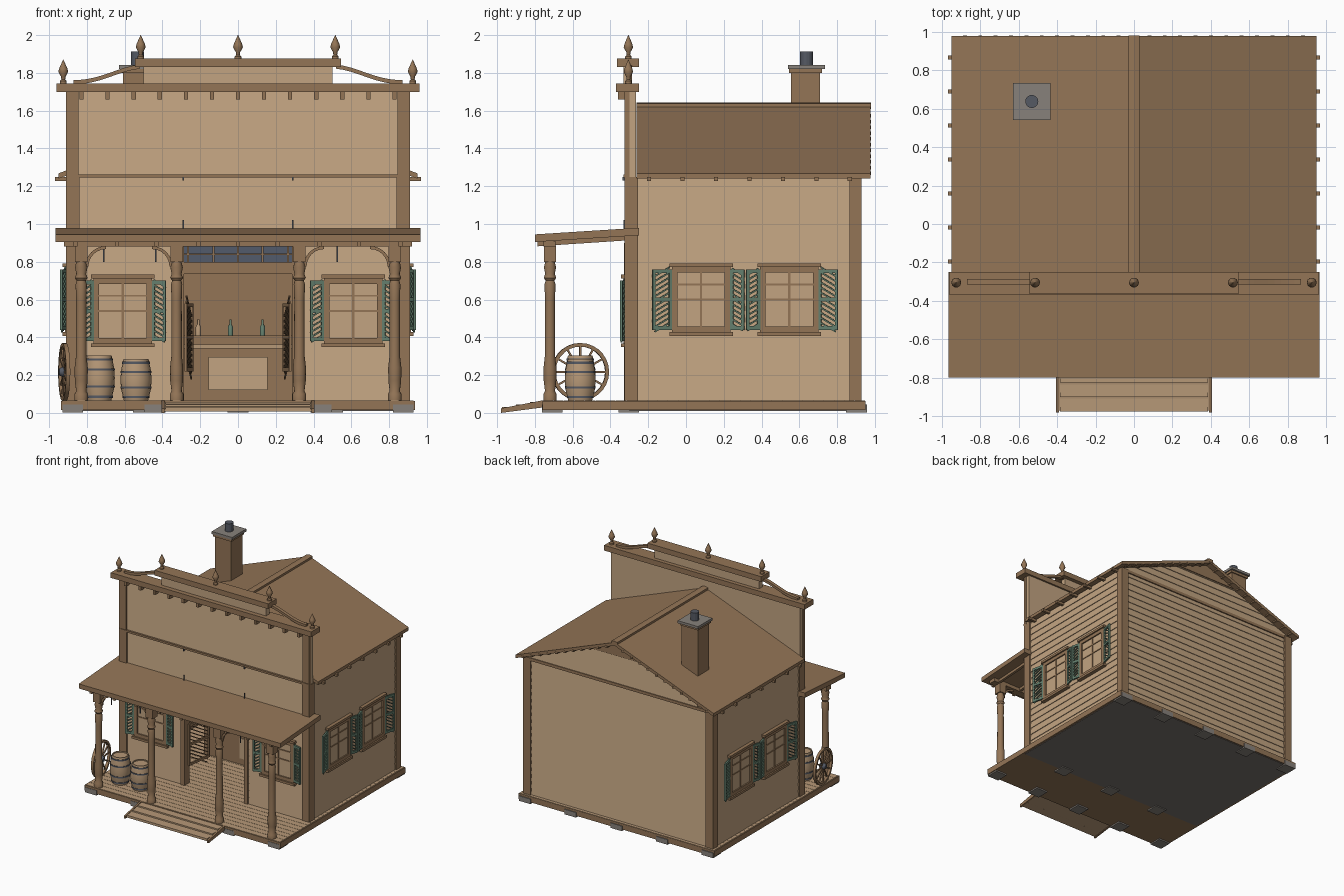
import bpy, bmesh
from math import sin, cos, pi, radians
from mathutils import Matrix, Vector

if "Cube" in bpy.data.objects:
    bpy.data.objects.remove(bpy.data.objects["Cube"])


def material(name, r, g, b):
    m = bpy.data.materials.new(name)
    m.use_nodes = True
    m.diffuse_color = (r, g, b, 1)
    m.node_tree.nodes["Principled BSDF"].inputs["Base Color"].default_value = (r, g, b, 1)
    return m


TAN = material("siding_tan", .54, .37, .22)
BROWN = material("timber_brown", .295, .178, .094)
GREEN = material("shutter_green", .125, .21, .152)
STONE = material("stone_grey", .245, .222, .198)
IRON = material("dark_iron", .09, .1, .125)
GLASS = material("transom_glass", .085, .103, .145)
DARK = material("foundation_dark", .19, .168, .152)
BOARD = material("floorboards", .47, .315, .185)


def move(x, y, z):
    return Matrix.Translation((x, y, z))


def turn(deg, axis="Z"):
    return Matrix.Rotation(radians(deg), 4, axis)


IDENT = Matrix()
FLIP_X = Matrix.Scale(-1, 4, (1, 0, 0))
FLIP_Y = Matrix.Scale(-1, 4, (0, 1, 0))
ALONG_Y = turn(90)


class Part:
    """A named object gathered from simple solids."""

    def __init__(self, name, *mats):
        self.name, self.mats, self.bm = name, mats, bmesh.new()

    def paint(self, faces, mat):
        for f in faces:
            f.material_index = self.mats.index(mat or self.mats[0])

    def box(self, lo, hi, M=IDENT, mat=None):
        lo, hi = Vector(lo), Vector(hi)
        S = Matrix.Diagonal((*(hi - lo), 1))
        vs = bmesh.ops.create_cube(self.bm, size=1, matrix=M @ Matrix.Translation((lo + hi) / 2) @ S)["verts"]
        self.paint({f for v in vs for f in v.link_faces}, mat)

    def prism(self, pts, a, b, M=IDENT, mat=None):
        ra, rb = ([self.bm.verts.new(M @ Vector((u, y, w))) for u, w in pts] for y in (a, b))
        fs = [self.bm.faces.new(ra), self.bm.faces.new(rb[::-1])]
        for i in range(len(pts)):
            fs.append(self.bm.faces.new((ra[i - 1], rb[i - 1], rb[i], ra[i])))
        self.paint(fs, mat)

    def lathe(self, pts, M=IDENT, mat=None, seg=14, ring=False):
        rows = [[self.bm.verts.new(M @ Vector((r * cos(2 * pi * k / seg), r * sin(2 * pi * k / seg), z)))
                 for k in range(seg)] for r, z in pts]
        fs = [] if ring else [self.bm.faces.new(rows[0][::-1]), self.bm.faces.new(rows[-1])]
        for i in range(0 if ring else 1, len(rows)):
            for k in range(seg):
                fs.append(self.bm.faces.new((rows[i - 1][k - 1], rows[i - 1][k], rows[i][k], rows[i][k - 1])))
        self.paint(fs, mat)

    def siding(self, z0, z1, a, b, M):
        n = max(1, round((z1 - z0) / .06))
        h = (z1 - z0) / n
        teeth = [p for i in range(n) for p in ((.01, z0 + i * h), (.004, z0 + (i + 1) * h))]
        self.prism([(-.04, z0)] + teeth + [(-.04, z1)], a, b, M)

    def louver(self, w, h, M, mat=None):
        for y in (0, w - .015):
            self.box((0, y, -h), (.014, y + .015, h), M, mat)
        for z in (-h, -.01, h - .02):
            self.box((0, 0, z), (.014, w, z + .02), M, mat)
        n = 12
        for i in range(n):
            z = -h + (i + .5) * 2 * h / n
            self.box((.003, -w * .45, -.004), (.011, w * .45, .004), M @ move(0, w / 2, z) @ turn(-30, "X"), mat)

    def done(self, smooth=False):
        bmesh.ops.recalc_face_normals(self.bm, faces=self.bm.faces)
        me = bpy.data.meshes.new(self.name)
        self.bm.to_mesh(me)
        for m in self.mats:
            me.materials.append(m)
        o = bpy.data.objects.new(self.name, me)
        bpy.context.collection.objects.link(o)
        if smooth:
            bpy.ops.object.select_all(action="DESELECT")
            o.select_set(True)
            bpy.context.view_layer.objects.active = o
            bpy.ops.object.shade_smooth_by_angle(angle=radians(40))


# wall frames: local x points outward, local y runs along the wall
RIGHT = move(.89, 0, 0)
LEFT = FLIP_X @ RIGHT
BACK = move(0, .91, 0) @ turn(90)
FRONT = move(0, -.305, 0) @ turn(-90)

# foundation, footing stones and floor
p = Part("foundation", DARK, BROWN)
p.box((-.92, -.3, .01), (.92, .94, .046))
p.box((-.92, -.75, .014), (.92, -.3, .046), mat=BROWN)
p.done()
p = Part("footing_stones", STONE)
for y, row in ((-.705, (-.875, -.44, 0, .44, .875)), (-.3, (-.5, 0, .5)), (.905, (-.875, -.44, 0, .44, .875))):
    for x in row:
        p.box((x - .055, y - .058, .002), (x + .055, y + .052, .045))
p.done()
p = Part("floorboards", BOARD)
for i in range(31):
    y = -.755 + i * .055
    p.box((-.93, y, .042), (.93, y + .0525, .065))
p.done()
p = Part("deck_skirt", BROWN)
for M in (IDENT, FLIP_X):
    p.box((.92, -.76, .014), (.938, .95, .062), M)
for y in (-.76, .938):
    p.box((-.938, y, .014), (.938, y + .012, .062))
p.done()
p = Part("entry_ramp", BOARD, BROWN)
p.prism([(-.97, .008), (-.97, .02), (-.75, .06), (-.75, .035)], -.39, .39, ALONG_Y)
for y in (-.975, -.9, -.825):
    z = .022 + (y + .97) * .18
    p.box((-.385, y, z - .005), (.385, y + .072, z + .01))
for x in (-.405, .39):
    p.prism([(-.98, 0), (-.98, .024), (-.75, .068), (-.75, .03)], -x - .015, -x, ALONG_Y, BROWN)
p.done()

# clapboard walls
p = Part("clapboard_walls", TAN)
for M in (RIGHT, LEFT):
    p.siding(.065, 1.25, -.28, .9, M)
p.siding(.065, 1.25, -.88, .88, BACK)
for a, b in ((-.88, -.3), (.3, .88)):
    p.siding(.065, .9, a, b, FRONT)
p.siding(.9, 1.25, -.88, .88, FRONT)
p.siding(1.25, 1.71, -.88, .88, FRONT)
p.box((-.905, -.3, 1.2), (.905, -.265, 1.72))
p.done()
p = Part("back_gable", TAN, BROWN)
p.siding(1.25, 1.6, -.9, .9, BACK)
p.box((-.3, .9, 1.49), (.3, .928, 1.6), mat=BROWN)
for s in (-1, 1):
    bmesh.ops.bisect_plane(p.bm, geom=p.bm.verts[:] + p.bm.edges[:] + p.bm.faces[:],
                           plane_co=(0, 0, 1.61), plane_no=(s * .38, 0, .95), clear_outer=True)
p.done()

# inner lining and ceiling
p = Part("inner_lining", BROWN)
for x in (-.85, .84):
    p.box((x, -.265, .06), (x + .01, .87, .95))
p.box((-.85, .86, .06), (.85, .87, .95))
p.box((-.85, -.265, .93), (.85, .87, .95))
for x in (-.85, .3):
    p.box((x, -.265, .06), (x + .55, -.258, .95))
p.done()

# corner posts and trim bands
p = Part("corner_posts", BROWN)
for M in (IDENT, FLIP_X):
    p.box((.84, -.325, .065), (.91, -.255, 1.25), M)
    p.box((.845, -.325, 1.25), (.91, -.3, 1.71), M)
    p.box((.84, .865, .065), (.91, .93, 1.25), M)
p.box((-.91, -.33, 1.245), (.91, -.3, 1.262))
p.box((-.88, .9, 1.225), (.88, .927, 1.25))
p.done()

# false front crown
p = Part("false_front_cornice", BROWN, TAN)
p.box((-.96, -.37, 1.7), (.96, -.25, 1.745))
p.box((-.5, -.33, 1.745), (.5, -.285, 1.83), mat=TAN)
p.box((-.545, -.365, 1.83), (.545, -.25, 1.875))
for i in range(-6, 7):
    p.box((i * .138 - .011, -.36, 1.66), (i * .138 + .011, -.3, 1.7))
for M in (IDENT, FLIP_X):
    top = [(.52 + .35 * t / 10, 1.762 + .082 * (.5 + .5 * cos(pi * t / 10)) * (1 - t / 25)) for t in range(11)]
    p.prism(top + [(x, z - .022) for x, z in top[::-1]], -.315, -.285, M)
p.done()
p = Part("finials", BROWN)
for x, z in ((-.925, 1.745), (.925, 1.745), (-.515, 1.875), (0, 1.875), (.515, 1.875)):
    p.lathe([(.018, 0), (.018, .012), (.01, .02), (.012, .035), (.026, .06), (.022, .078), (.001, .125)],
            move(x, -.305, z), seg=10)
p.done(True)

# main roof with ridge cap, rafter tails and rake blocks
p = Part("main_roof", BROWN)
p.prism([(0, 1.63), (.95, 1.268), (.95, 1.24), (0, 1.602), (-.95, 1.24), (-.95, 1.268)], -.262, .978)
p.prism([(0, 1.642), (.028, 1.637), (.028, 1.61), (-.028, 1.61), (-.028, 1.637)], -.262, .98)
for M in (IDENT, FLIP_X):
    for i in range(7):
        y = -.195 + i * .177
        p.box((.88, y - .011, 1.228), (.968, y + .011, 1.25), M)
    for i in range(1, 12):
        x = i * .08
        p.box((x - .01, .93, 1.594 - x * .381), (x + .01, .98, 1.612 - x * .381), M)
p.done()

# chimney
p = Part("chimney", BROWN, STONE, IRON)
p.box((-.61, .556, 1.3), (-.455, .71, 1.82))
p.box((-.62, .545, 1.8), (-.445, .72, 1.82))
p.box((-.63, .54, 1.82), (-.435, .735, 1.842), mat=STONE)
p.lathe([(.034, 0), (.034, .07)], move(-.532, .638, 1.842), IRON)
p.done()

# porch roof, beam, turned posts and curved braces
p = Part("porch_roof", BROWN)
p.prism([(-.8, .905), (-.8, .945), (-.25, .98), (-.25, .94)], -.965, .965, ALONG_Y)
p.box((-.92, -.755, .88), (.92, -.69, .91))
for x in (-.86, -.64, -.43, -.21, 0, .21, .43, .64, .86):
    p.prism([(-.785, .882), (-.785, .908), (-.3, .94), (-.3, .914)], -x - .011, -x + .011, ALONG_Y)
p.done()
p = Part("porch_posts", BROWN)
for x in (-.83, -.325, .325, .83):
    p.lathe([(.036, .065), (.036, .1), (.027, .115), (.034, .17), (.035, .24), (.028, .3), (.027, .6),
             (.03, .68), (.024, .7), (.034, .715), (.026, .735), (.033, .77), (.026, .8)], move(x, -.72, 0))
    p.box((x - .033, -.753, .8), (x + .033, -.687, .885))
p.done(True)
p = Part("post_braces", BROWN)
for x, s in ((-.8, 1), (-.355, -1), (.355, 1), (.8, -1)):
    arc = [(x + s * (.1 - r * cos(a * pi / 12)), .775 + r * sin(a * pi / 12))
           for r, q in ((.108, range(7)), (.092, range(6, -1, -1))) for a in q]
    p.prism(arc, -.73, -.71)
p.done()
p = Part("hanging_hooks", IRON)
for x in (-.71, -.435, .525):
    p.box((x - .004, -.72, .8), (x + .004, -.712, .92))
for x in (-.29, .29):
    p.box((x - .003, -.33, .965), (x + .003, -.324, 1.02))
    p.box((x - .003, -.335, 1.23), (x + .003, -.315, 1.25))
p.done()


# windows with louvered shutters
def window(name, M, wide_a, wide_b):
    p = Part(name, TAN, BROWN, GREEN)
    p.box((0, -.13, -.15), (.015, .13, .15))
    for s in (-1, 1):
        p.box((0, s * .14 - .015, -.16), (.026, s * .14 + .015, .16), mat=BROWN)
        p.box((0, -.155, s * .158 - .015), (.026, .155, s * .158 + .015), mat=BROWN)
        p.box((0, -.168, s * .182 - .01), (.038, .168, s * .182 + .01), mat=BROWN)
    p.box((0, -.006, -.15), (.021, .006, .15), mat=BROWN)
    for z in (0, .08):
        p.box((0, -.13, z - .005), (.02, .13, z + .005), mat=BROWN)
    for w, side in ((wide_a, FLIP_Y), (wide_b, IDENT)):
        p.louver(w, .16, side @ move(.014, .157, 0) @ turn(-14), GREEN)
    p.bm.transform(M)
    p.done()


for side, M in (("right", RIGHT), ("left", LEFT)):
    window(side + "_front_window", M @ move(0, .08, .6), .105, .075)
    window(side + "_rear_window", M @ move(0, .547, .6), .075, .105)
for side, x in (("left", .61), ("right", -.61)):
    window("front_window_" + side, FRONT @ move(0, x, .54), .075, .075)

# doorway with transom and swing doors
p = Part("door_frame", BROWN, GLASS)
for x in (-.32, .285):
    p.box((x, -.328, .065), (x + .035, -.255, .9))
p.box((-.3, -.325, .735), (.3, -.26, .8))
p.box((-.29, -.297, .8), (.29, -.289, .9), mat=GLASS)
for x in (-.265, -.13, 0, .13, .265):
    p.box((x - .005, -.305, .8), (x + .005, -.282, .9))
p.box((-.29, -.305, .835), (.29, -.282, .843))
p.done()
p = Part("swing_doors", BROWN)
for M in (IDENT, FLIP_X):
    p.louver(.24, .18, M @ move(.27, -.28, .4) @ turn(8))
p.done()

# bar counter, shelf and bottles
p = Part("bar_counter", BROWN, TAN, BOARD)
p.box((-.5, .25, .065), (.5, .42, .34))
p.box((-.52, .22, .34), (.52, .44, .362), mat=BOARD)
p.box((-.155, .242, .12), (.155, .25, .295), mat=TAN)
p.box((-.6, .72, .065), (.6, .86, .41))
p.done()
p = Part("bottles", GREEN, BOARD)
for x, m in ((-.21, BOARD), (-.04, GREEN), (.13, GREEN)):
    p.lathe([(.014, 0), (.014, .045), (.006, .06), (.006, .085)], move(x, .77, .41), m, 10)
p.done(True)

# barrels and wagon wheel on the porch
p = Part("barrels", BOARD, IRON)
for x, tall in ((-.735, 1), (-.54, .92)):
    M = move(x, -.56, .065) @ Matrix.Scale(tall, 4, (0, 0, 1))
    p.lathe([(.064, 0), (.078, .06), (.083, .12), (.078, .18), (.066, .24), (.058, .24), (.058, .23)], M, seg=18)
    for z, r in ((.02, .072), (.075, .083), (.165, .083), (.218, .074)):
        p.lathe([(r, z - .006), (r, z + .006), (r - .012, z + .006), (r - .012, z - .006)], M, IRON, 18, True)
p.done(True)
p = Part("wagon_wheel", BROWN, IRON)
M = move(-.92, -.56, .217) @ turn(8) @ turn(90, "Y")
p.lathe([(.153, -.011), (.153, .011), (.134, .011), (.134, -.011)], M, seg=28, ring=True)
p.lathe([(.018, -.028), (.026, -.01), (.026, .01), (.018, .028)], M, IRON)
for i in range(12):
    p.box((.02, -.005, -.005), (.137, .005, .005), M @ turn(i * 30))
p.done(True)
